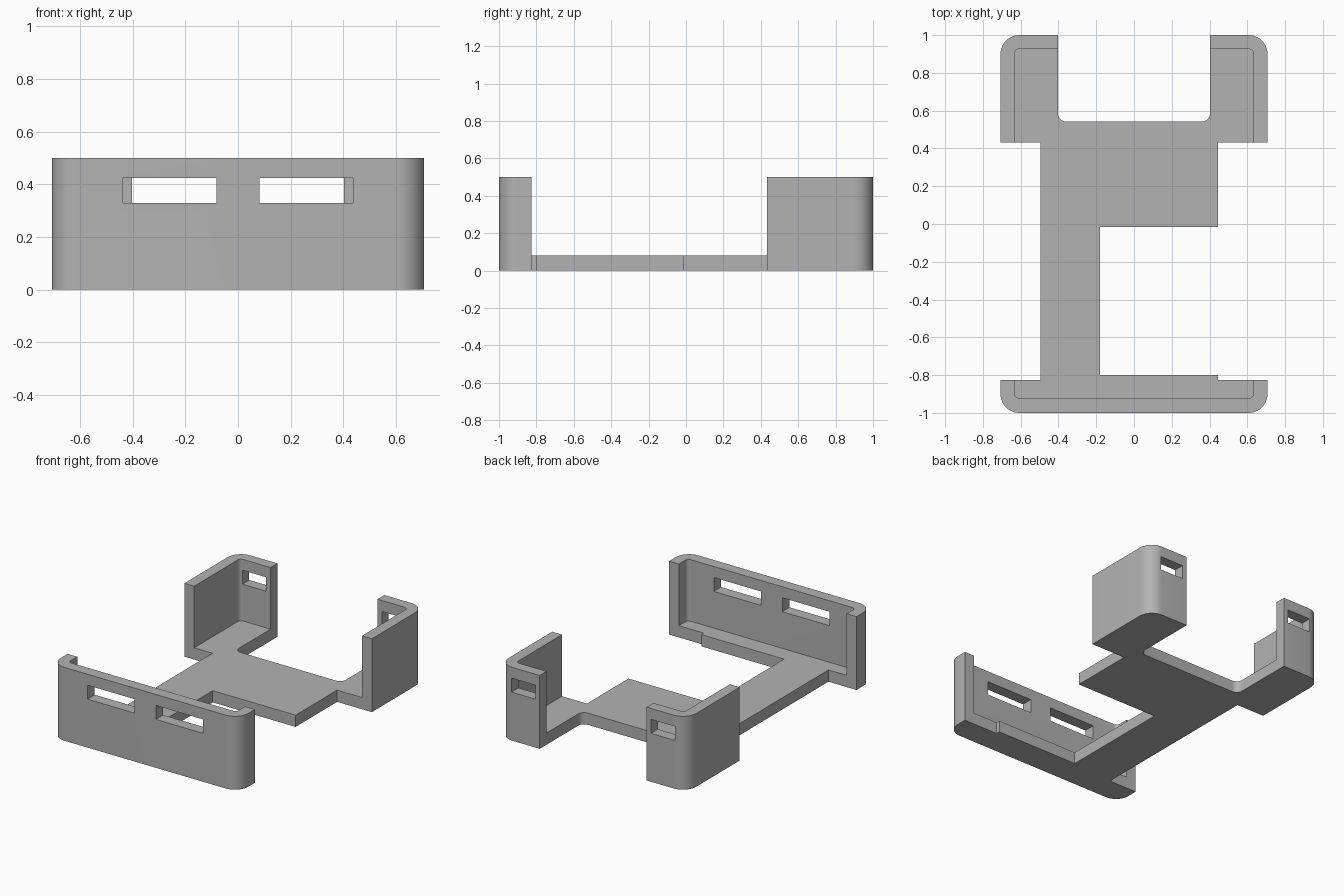
import bpy, bmesh, math
from mathutils import Vector

cube = bpy.data.objects.get("Cube")
if cube:
    bpy.data.objects.remove(cube, do_unlink=True)

HEIGHT, FLOOR = 0.5, 0.08
SLOT_LOW, SLOT_HIGH = 0.33, 0.425

grey = bpy.data.materials.new("light grey plastic")
grey.use_nodes = True
colour = (0.45, 0.45, 0.45, 1)
grey.diffuse_color = colour
grey.node_tree.nodes["Principled BSDF"].inputs["Base Color"].default_value = colour


def rounded(points, steps=10):
    """Outline from (x, y, radius) corners; right-angle corners become arcs."""
    out = []
    for i, (x, y, r) in enumerate(points):
        p = Vector((x, y))
        if r == 0:
            out.append(p)
            continue
        a = (Vector(points[i - 1][:2]) - p).normalized() * r
        b = (Vector(points[(i + 1) % len(points)][:2]) - p).normalized() * r
        for k in range(steps + 1):
            t = math.pi / 2 * k / steps
            out.append(p + a * (1 - math.sin(t)) + b * (1 - math.cos(t)))
    return out


def prism(name, points, low, high):
    """Extrude a plan outline upwards."""
    bm = bmesh.new()
    face = bm.faces.new([bm.verts.new((p.x, p.y, low)) for p in rounded(points)])
    top = bmesh.ops.extrude_face_region(bm, geom=[face])["geom"]
    bmesh.ops.translate(bm, vec=(0, 0, high - low),
                        verts=[v for v in top if isinstance(v, bmesh.types.BMVert)])
    bmesh.ops.recalc_face_normals(bm, faces=bm.faces)
    mesh = bpy.data.meshes.new(name)
    bm.to_mesh(mesh)
    bm.free()
    mesh.materials.append(grey)
    obj = bpy.data.objects.new(name, mesh)
    bpy.context.collection.objects.link(obj)
    return obj


def rectangle(x0, x1, y0, y1, r=0):
    return [(x0, y0, r), (x1, y0, r), (x1, y1, r), (x0, y1, r)]


def cut(body, cutter):
    cutter.hide_render = True
    bpy.context.view_layer.objects.active = body
    mod = body.modifiers.new("cut", "BOOLEAN")
    mod.operation, mod.solver, mod.object = "DIFFERENCE", "EXACT", cutter
    bpy.ops.object.modifier_apply(modifier=mod.name)
    bpy.data.objects.remove(cutter, do_unlink=True)


# Plan of the whole cradle: front bar, spine, plate and two rear corners
plan = [
    (-0.707, -1, 0.1), (0.707, -1, 0.1), (0.707, -0.827, 0),
    (0.445, -0.827, 0), (0.445, -0.8, 0), (-0.18, -0.8, 0),
    (-0.18, -0.015, 0), (0.445, -0.015, 0), (0.445, 0.432, 0),
    (0.707, 0.432, 0), (0.707, 1, 0.1), (0.403, 1, 0),
    (0.403, 0.542, 0.045), (-0.403, 0.542, 0.045), (-0.403, 1, 0),
    (-0.707, 1, 0.1), (-0.707, 0.432, 0), (-0.495, 0.432, 0),
    (-0.495, -0.827, 0), (-0.707, -0.827, 0),
]
cradle = prism("cradle", plan, 0, HEIGHT)

# Hollow above the floor, leaving the outer walls
cut(cradle, prism("hollow", rectangle(-0.633, 0.633, -0.922, 0.926, 0.025), FLOOR, 0.7))

# Slots through the front wall and the rear corner walls, on both sides
for x0, x1, y0, y1 in ((0.081, 0.436, -1.1, -0.88), (0.436, 0.615, 0.88, 1.1)):
    for side in (-1, 1):
        xs = sorted((side * x0, side * x1))
        cut(cradle, prism("slot", rectangle(*xs, y0, y1), SLOT_LOW, SLOT_HIGH))

bpy.ops.object.select_all(action="DESELECT")
cradle.select_set(True)
bpy.context.view_layer.objects.active = cradle
bpy.ops.object.shade_smooth_by_angle(angle=math.radians(30))
